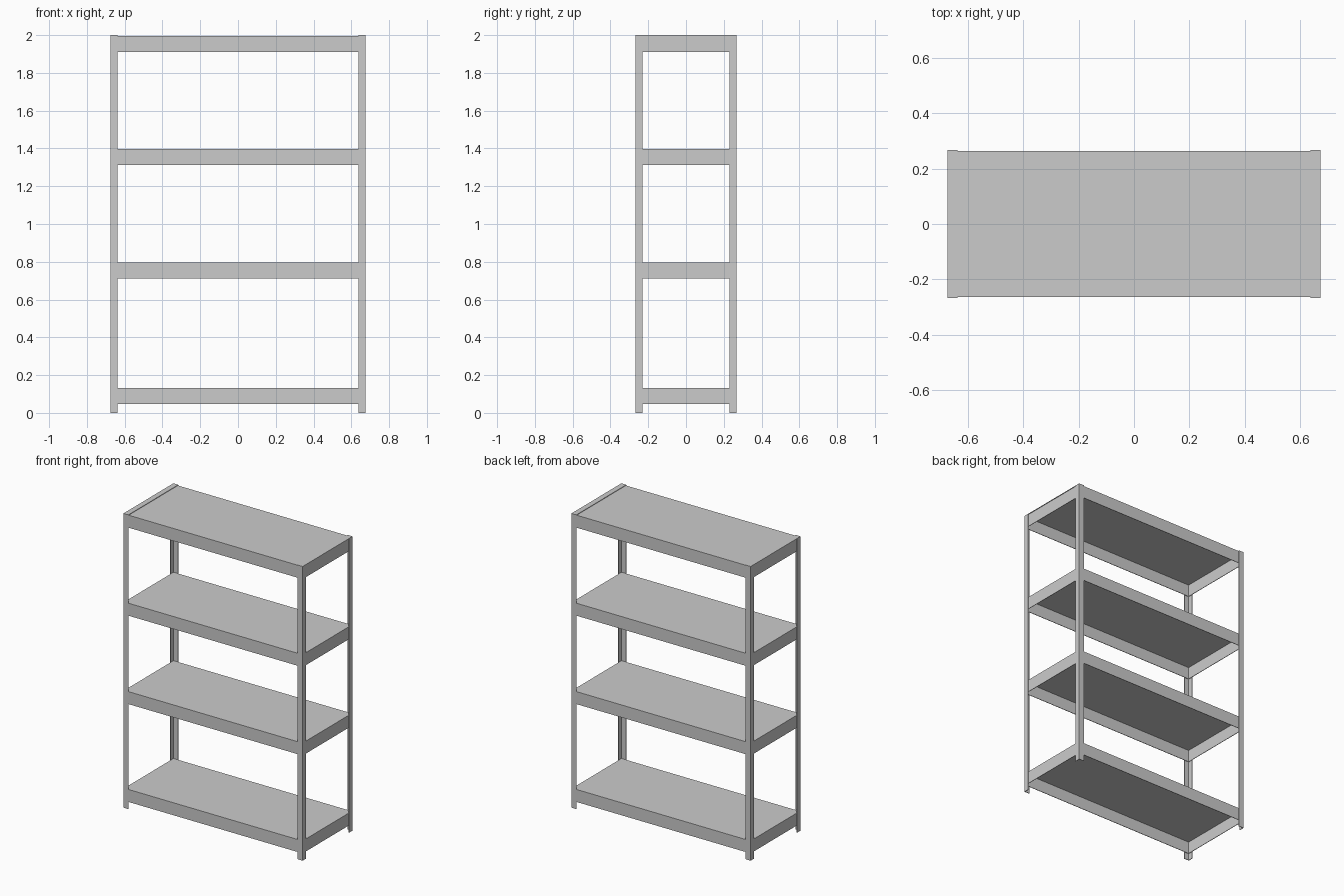
import bpy, bmesh

if "Cube" in bpy.data.objects:
    bpy.data.objects.remove(bpy.data.objects["Cube"])

HX, HY, H = 0.674, 0.268, 2.0   # overall half width, half depth, height
T, LEG = 0.0035, 0.037          # sheet thickness, angle-bar leg width
LIP = 0.085                     # shelf edge height


def add_box(bm, x0, x1, y0, y1, z0, z1):
    geom = bmesh.ops.create_cube(bm, size=1)["verts"]
    for v in geom:
        v.co = (x0 + (v.co.x + .5) * (x1 - x0),
                y0 + (v.co.y + .5) * (y1 - y0),
                z0 + (v.co.z + .5) * (z1 - z0))


def finish(bm, name):
    mesh = bpy.data.meshes.new(name)
    bmesh.ops.recalc_face_normals(bm, faces=bm.faces)
    bm.to_mesh(mesh)
    bm.free()
    obj = bpy.data.objects.new(name, mesh)
    bpy.context.collection.objects.link(obj)
    return obj


# L-section corner posts, extruded upward
for name, sx, sy in (("front_left_post", -1, -1), ("front_right_post", 1, -1),
                     ("back_left_post", -1, 1), ("back_right_post", 1, 1)):
    profile = [(HX, HY), (HX - LEG, HY), (HX - LEG, HY - T),
               (HX - T, HY - T), (HX - T, HY - LEG), (HX, HY - LEG)]
    bm = bmesh.new()
    face = bm.faces.new([bm.verts.new((x * sx, y * sy, 0)) for x, y in profile])
    ext = bmesh.ops.extrude_face_region(bm, geom=[face])["geom"]
    bmesh.ops.translate(bm, vec=(0, 0, H),
                        verts=[v for v in ext if isinstance(v, bmesh.types.BMVert)])
    finish(bm, name)

# Shelves: folded trays, open underneath, sitting inside the posts
sx, sy = HX - T, HY - T
for i, top in enumerate((0.132, 0.797, 1.398, H - T)):
    bm = bmesh.new()
    outer = [(-sx, -sy), (sx, -sy), (sx, sy), (-sx, sy)]
    inner = [(-sx + T, -sy + T), (sx - T, -sy + T), (sx - T, sy - T), (-sx + T, sy - T)]
    ot, ob, it, ib = [[bm.verts.new((x, y, z)) for x, y in ring] for ring, z in
                      ((outer, top), (outer, top - LIP), (inner, top - T), (inner, top - LIP))]
    bm.faces.new(ot)
    bm.faces.new(it)
    for a, b in ((ot, ob), (ob, ib), (ib, it)):
        for k in range(4):
            n = (k + 1) % 4
            bm.faces.new((a[k], a[n], b[n], b[k]))
    finish(bm, f"shelf_{i + 1}")

# Flat capping strips over the two ends of the top shelf
for name, s in (("left_top_strip", -1), ("right_top_strip", 1)):
    bm = bmesh.new()
    add_box(bm, *sorted((s * (HX - LEG), s * HX)), -HY, HY, H - T, H)
    finish(bm, name)
